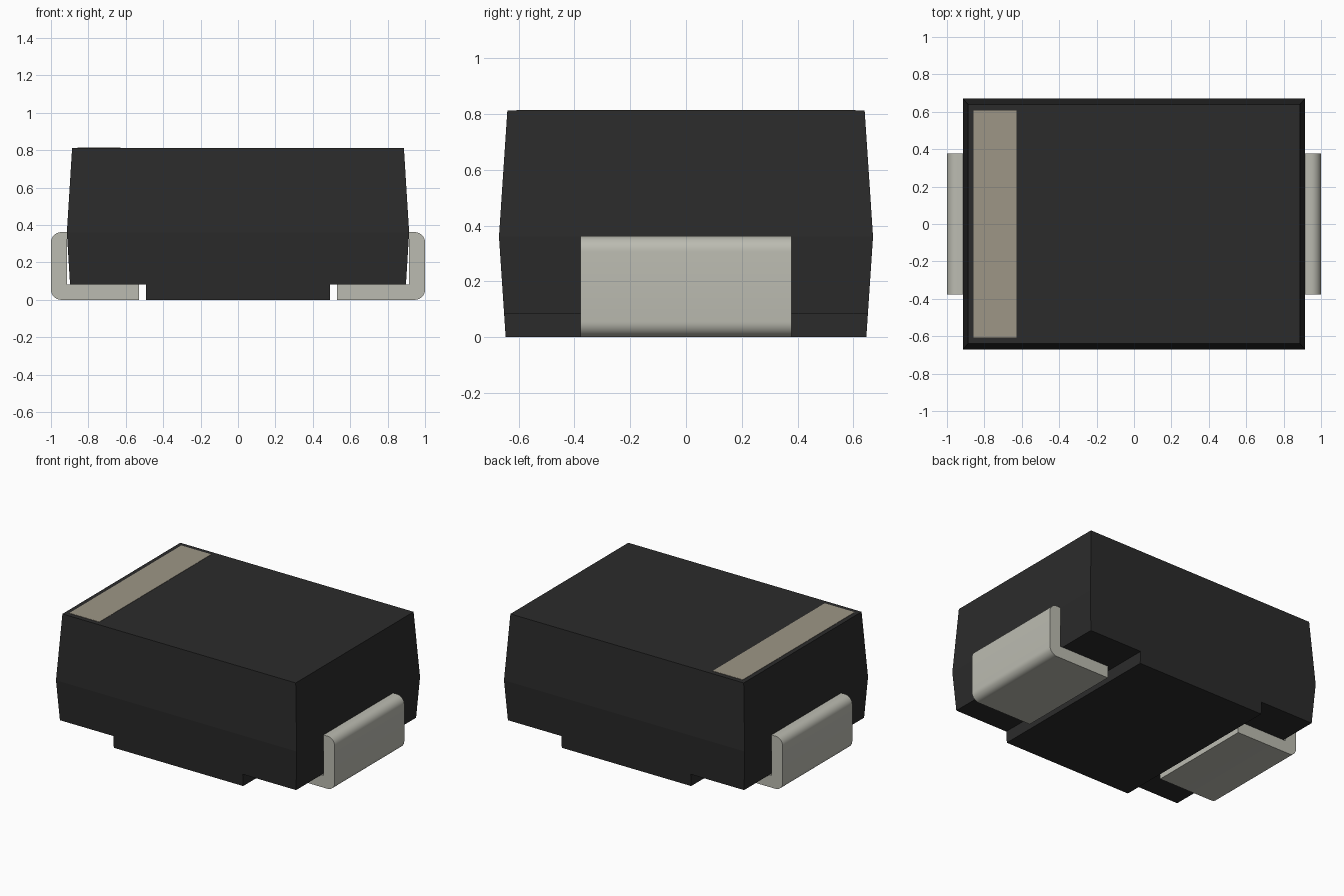
import bpy, bmesh
from math import sin, cos, pi

if "Cube" in bpy.data.objects:
    bpy.data.objects.remove(bpy.data.objects["Cube"])


def material(name, rgb):
    m = bpy.data.materials.new(name)
    m.diffuse_color = (*rgb, 1)
    m.use_nodes = True
    m.node_tree.nodes["Principled BSDF"].inputs["Base Color"].default_value = m.diffuse_color
    return m


def make(name, verts, faces, mat):
    bm = bmesh.new()
    vs = [bm.verts.new(v) for v in verts]
    for f in faces:
        bm.faces.new([vs[i] for i in f])
    bmesh.ops.recalc_face_normals(bm, faces=bm.faces)
    me = bpy.data.meshes.new(name)
    bm.to_mesh(me)
    bm.free()
    me.materials.append(mat)
    ob = bpy.data.objects.new(name, me)
    bpy.context.collection.objects.link(ob)
    return ob


def strip(n):
    """Quads joining two copies of an n-point outline."""
    return [(i, (i + 1) % n, n + (i + 1) % n, n + i) for i in range(n)]


black = material("black_plastic", (0.024, 0.024, 0.024))
metal = material("tinned_metal", (0.50, 0.50, 0.44))
beige = material("beige_print", (0.34, 0.305, 0.24))

# Body: stepped front outline, with depth tapering away from the parting line
MID, TOP, STEP = 0.36, 0.812, 0.083
half = [(0.887, TOP), (0.915, MID), (0.898, STEP), (0.492, STEP), (0.492, 0)]
outline = half + [(-x, z) for x, z in reversed(half)]
n = len(outline)


def depth(z):
    if z > MID:
        return 0.67 - 0.03 * (z - MID) / (TOP - MID)
    return 0.67 - 0.024 * (MID - z) / MID


verts = [(x, s * depth(z), z) for s in (-1, 1) for x, z in outline]
upper = [0, 1, n - 2, n - 1]
lower = list(range(1, n - 1))
faces = strip(n) + [upper, lower, [i + n for i in upper], [i + n for i in lower]]
make("body", verts, faces, black)

# Terminals: L-shaped strips with rounded outer corners
H, T, R, W = 0.362, 0.083, 0.055, 0.378
arc = [i * pi / 2 / 8 for i in range(9)]
profile = [(0.53, T), (0.53, 0)]
profile += [(1 - R + R * sin(a), R - R * cos(a)) for a in arc]
profile += [(1 - R + R * cos(a), H - R + R * sin(a)) for a in arc]
profile += [(0.913, H), (0.913, T)]
n = len(profile)
for side, name in ((-1, "left_terminal"), (1, "right_terminal")):
    verts = [(side * x, y, z) for y in (-W, W) for x, z in profile]
    ob = make(name, verts, strip(n) + [range(n), range(n, 2 * n)], metal)
    bpy.ops.object.select_all(action='DESELECT')
    ob.select_set(True)
    bpy.context.view_layer.objects.active = ob
    bpy.ops.object.shade_smooth_by_angle(angle=pi / 6)

# Polarity band: thin printed strip on the top
rect = [(-0.857, -0.608), (-0.629, -0.608), (-0.629, 0.608), (-0.857, 0.608)]
verts = [(x, y, z) for z in (TOP - 0.002, TOP + 0.002) for x, y in rect]
make("polarity_band", verts, strip(4) + [range(4), range(4, 8)], beige)
